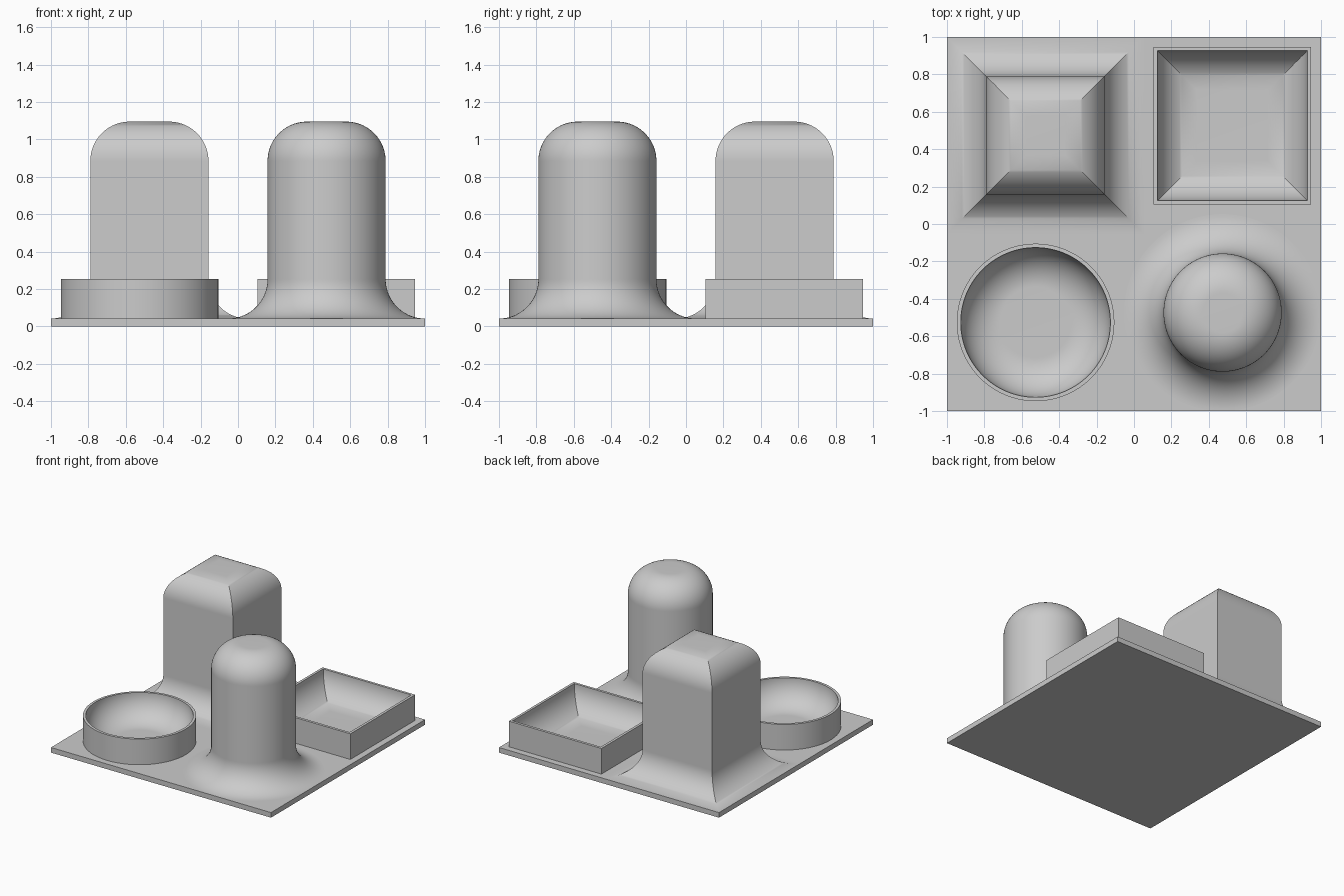
import bpy, bmesh, math

cube = bpy.data.objects.get("Cube")
if cube:
    bpy.data.objects.remove(cube, do_unlink=True)

U = 2 / 95        # design unit: the plate is 95 units wide
PLATE = 2         # plate thickness
FILLET = 10       # radius of every rounded edge
ROUND, SQUARE = 128, 4

grey = bpy.data.materials.new("plain grey")
grey.use_nodes = True
colour = (0.6, 0.6, 0.6, 1)
grey.diffuse_color = colour
grey.node_tree.nodes["Principled BSDF"].inputs["Base Color"].default_value = colour


def arc(cx, cz, start, end, steps=24):
    """Quarter circle of the fillet radius, as (half width, height) points."""
    angles = [math.radians(start + (end - start) * i / steps) for i in range(steps + 1)]
    return [(cx + FILLET * math.cos(a), cz + FILLET * math.sin(a)) for a in angles]


def loft(name, cx, cy, sides, profile):
    """Sweep a profile around an upright axis and cap both ends."""
    bm = bmesh.new()
    reach = math.sqrt(2) if sides == SQUARE else 1
    rings = []
    for r, z in profile:
        ring = []
        for i in range(sides):
            a = 2 * math.pi * (i + 0.5) / sides
            ring.append(bm.verts.new(((cx + r * reach * math.cos(a)) * U,
                                      (cy + r * reach * math.sin(a)) * U, z * U)))
        rings.append(ring)
    for low, high in zip(rings, rings[1:]):
        for i in range(sides):
            j = (i + 1) % sides
            bm.faces.new((low[i], low[j], high[j], high[i]))
    bm.faces.new(rings[0][::-1])
    bm.faces.new(rings[-1])
    bmesh.ops.recalc_face_normals(bm, faces=bm.faces)
    mesh = bpy.data.meshes.new(name)
    bm.to_mesh(mesh)
    bm.free()
    mesh.materials.append(grey)
    obj = bpy.data.objects.new(name, mesh)
    bpy.context.collection.objects.link(obj)
    bpy.ops.object.select_all(action='DESELECT')
    obj.select_set(True)
    bpy.context.view_layer.objects.active = obj
    bpy.ops.object.shade_smooth_by_angle(angle=math.radians(30))
    return obj


# Post: flared foot, straight wall, rounded top
post = [(24.9, PLATE - 1)]
post += arc(15 + FILLET, PLATE + FILLET, 270, 180)
post += arc(15 - FILLET, 52 - FILLET, 0, 90)

# Tray: straight outer wall, thin rim, concave inside
tray = [(20, PLATE - 1), (20, PLATE + FILLET)]
tray += arc(19 - FILLET, PLATE + FILLET + 0.02, 0, -90)

loft("base_plate", 0, 0, SQUARE, [(47.5, 0), (47.5, PLATE)])
loft("round_post", 22.5, -22.5, ROUND, post)
loft("square_post", -22.5, 22.5, SQUARE, post)
loft("round_tray", -25, -25, ROUND, tray)
loft("square_tray", 25, 25, SQUARE, tray)
